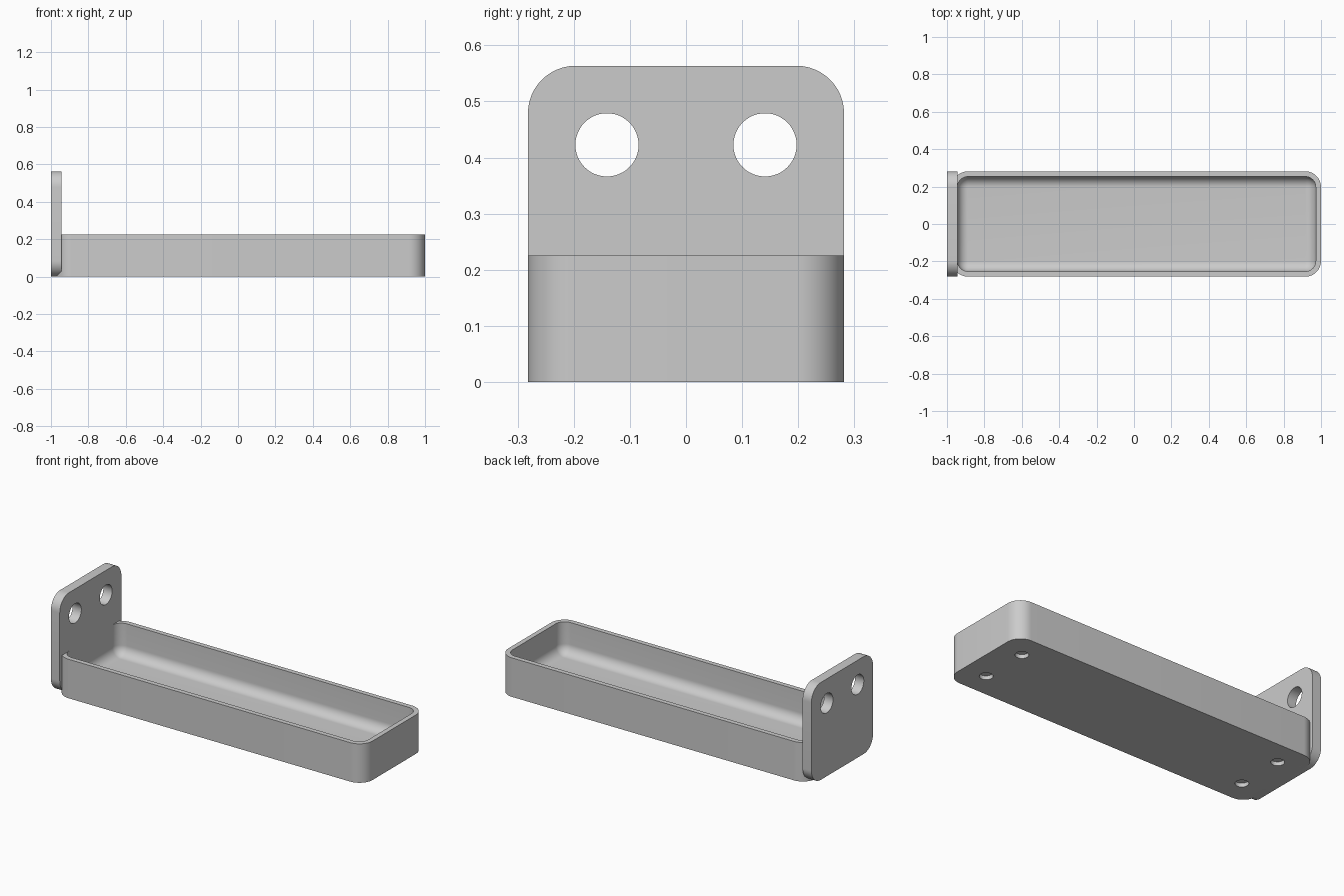
import bpy, bmesh
from math import sin, cos, pi
from mathutils import Matrix, Vector

if "Cube" in bpy.data.objects:
    bpy.data.objects.remove(bpy.data.objects["Cube"], do_unlink=True)

U = 2 / 71            # one module: the part is 71 long, 20 wide, 20 high
SEG = 12              # segments per rounded corner
FLOOR = 1.5 * U

grey = bpy.data.materials.new("plain grey")
grey.use_nodes = True
grey.diffuse_color = (0.6, 0.6, 0.6, 1)
grey.node_tree.nodes["Principled BSDF"].inputs["Base Color"].default_value = (0.6, 0.6, 0.6, 1)


def ring(bm, hx, hy, r, z):
    """Rounded rectangle of vertices at height z."""
    verts = []
    for q, (sx, sy) in enumerate(((1, 1), (-1, 1), (-1, -1), (1, -1))):
        for i in range(SEG + 1):
            a = (q + i / SEG) * pi / 2
            verts.append(bm.verts.new((sx * (hx - r) + r * cos(a),
                                       sy * (hy - r) + r * sin(a), z)))
    return verts


def loft(name, sections, matrix):
    """Closed solid through a list of (half x, half y, radius, z) sections."""
    bm = bmesh.new()
    rings = [ring(bm, *s) for s in sections]
    n = len(rings[0])
    for a, b in zip(rings, rings[1:]):
        for i in range(n):
            j = (i + 1) % n
            bm.faces.new((a[i], a[j], b[j], b[i]))
    bm.faces.new(rings[0][::-1])
    bm.faces.new(rings[-1])
    bmesh.ops.remove_doubles(bm, verts=bm.verts, dist=1e-5)
    bmesh.ops.recalc_face_normals(bm, faces=bm.faces)
    bm.transform(matrix)
    mesh = bpy.data.meshes.new(name)
    bm.to_mesh(mesh)
    bm.free()
    obj = bpy.data.objects.new(name, mesh)
    bpy.context.collection.objects.link(obj)
    mesh.materials.append(grey)
    return obj


def activate(obj):
    bpy.ops.object.select_all(action='DESELECT')
    obj.select_set(True)
    bpy.context.view_layer.objects.active = obj


def drill(obj, centre, radius, depth, axis):
    """Cut a round hole centred on a point."""
    rot = Matrix.Rotation(pi / 2, 4, 'Y') if axis == 'X' else Matrix()
    bpy.ops.mesh.primitive_cylinder_add(vertices=48, radius=radius, depth=depth)
    cutter = bpy.context.object
    cutter.data.transform(Matrix.Translation(Vector(centre)) @ rot)
    cutter.data.materials.append(grey)
    cutter.hide_render = True
    mod = obj.modifiers.new("hole", 'BOOLEAN')
    mod.operation, mod.solver, mod.object = 'DIFFERENCE', 'EXACT', cutter
    activate(obj)
    bpy.ops.object.modifier_apply(modifier=mod.name)
    bpy.data.objects.remove(cutter, do_unlink=True)


# Tray: outer wall, rim, inner wall, then a fillet curving into the floor
hx, hy, top = 35 * U, 10 * U, 8 * U
wall, fil = U, 2 * U
sections = [(hx, hy, 3 * U, 0), (hx, hy, 3 * U, top), (hx - wall, hy - wall, fil, top)]
for i in range(SEG + 1):
    a = i / SEG * pi / 2
    inset = fil * (1 - cos(a))
    sections.append((hx - wall - inset, hy - wall - inset, fil - inset,
                     FLOOR + fil * (1 - sin(a))))
tray = loft("tray", sections, Matrix.Translation((U / 2, 0, 0)))

# Blind round pockets under the tray corners
for sx in (-1, 1):
    for sy in (-1, 1):
        drill(tray, (U / 2 + sx * 30 * U, sy * 5 * U, 0), 1.25 * U, 1.6 * U, 'Z')

# Upright mounting plate with two through holes
place = Matrix.Translation((-1, 0, 10 * U)) @ Matrix.Rotation(pi / 2, 4, 'Y')
plate = loft("mounting_plate", [(10 * U, 10 * U, 3 * U, 0), (10 * U, 10 * U, 3 * U, 2 * U)], place)
for sy in (-1, 1):
    drill(plate, (-1 + U, sy * 5 * U, 15 * U), 2 * U, 6 * U, 'X')

for obj in (tray, plate):
    activate(obj)
    bpy.ops.object.shade_smooth_by_angle(angle=pi / 6)
